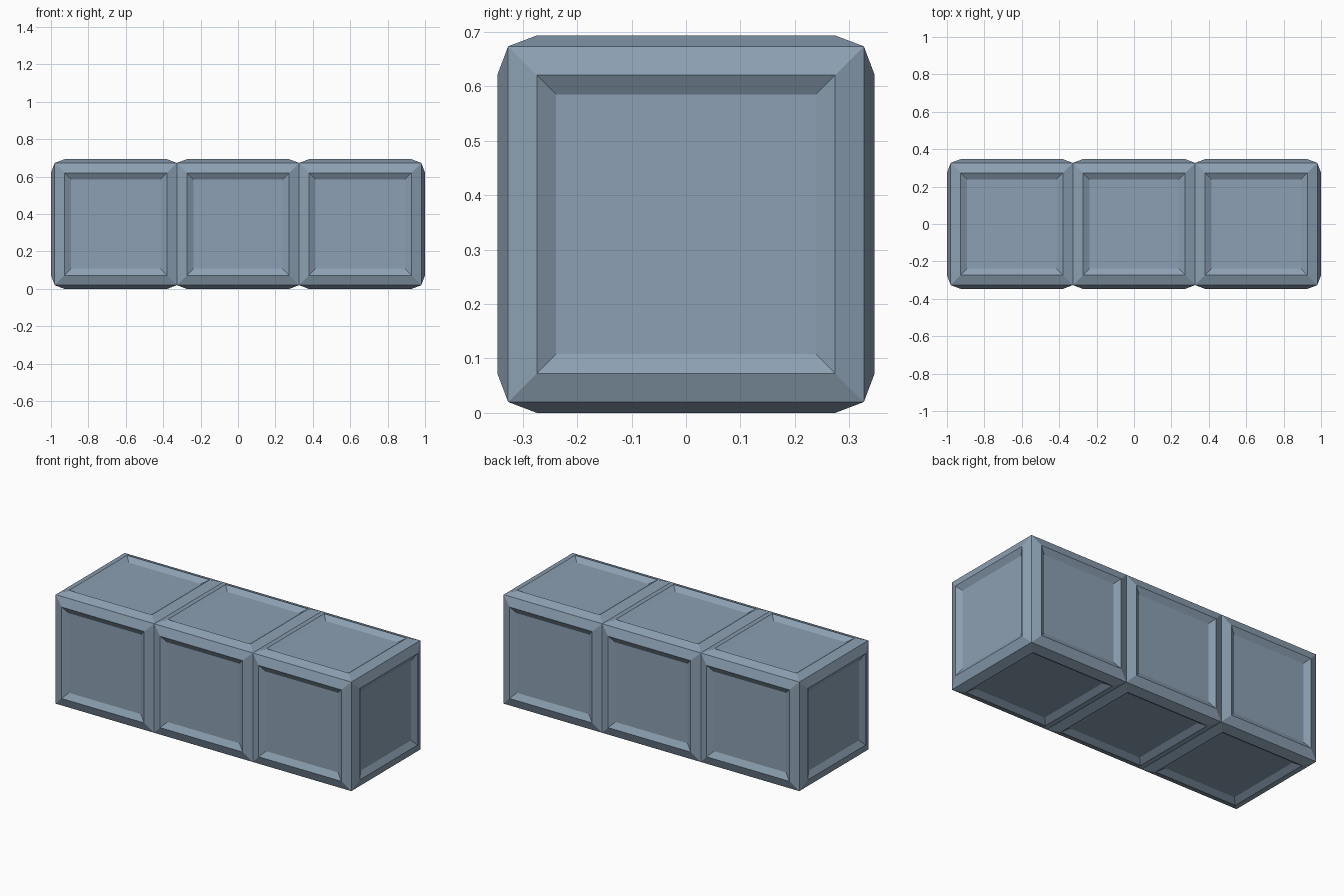
import bpy, bmesh
from mathutils import Matrix

if "Cube" in bpy.data.objects:
    bpy.data.objects.remove(bpy.data.objects["Cube"])

H = 0.3267    # half size of a block between its corners
BULGE = 0.02  # how far each frame rises above the block corners

steel = bpy.data.materials.new("slate_blue")
steel.diffuse_color = (0.262, 0.352, 0.451, 1)
steel.use_nodes = True
steel.node_tree.nodes["Principled BSDF"].inputs["Base Color"].default_value = steel.diffuse_color


def block(name, index):
    """Cube with a raised frame and a recessed panel on each exposed side."""
    bm = bmesh.new()
    bmesh.ops.create_cube(bm, size=2 * H)
    # open the sides that touch a neighbouring block
    hidden = [f for f in bm.faces
              if (f.normal.x > 0.5 and index < 1) or (f.normal.x < -0.5 and index > -1)]
    bmesh.ops.delete(bm, geom=hidden, context='FACES_ONLY')
    panels = list(bm.faces)
    # sloped frame rising outwards, then sloped recess going back in
    for width, depth in ((0.0527, BULGE), (0.0355, -0.0205)):
        bmesh.ops.inset_individual(bm, faces=panels, thickness=width, depth=depth,
                                   use_even_offset=True)
    bmesh.ops.transform(bm, verts=bm.verts,
                        matrix=Matrix.Translation((index * 2 * H, 0, H + BULGE)))
    mesh = bpy.data.meshes.new(name)
    bm.to_mesh(mesh)
    bm.free()
    mesh.materials.append(steel)
    bpy.context.collection.objects.link(bpy.data.objects.new(name, mesh))


# row of three blocks
for name, i in (("left_block", -1), ("middle_block", 0), ("right_block", 1)):
    block(name, i)
